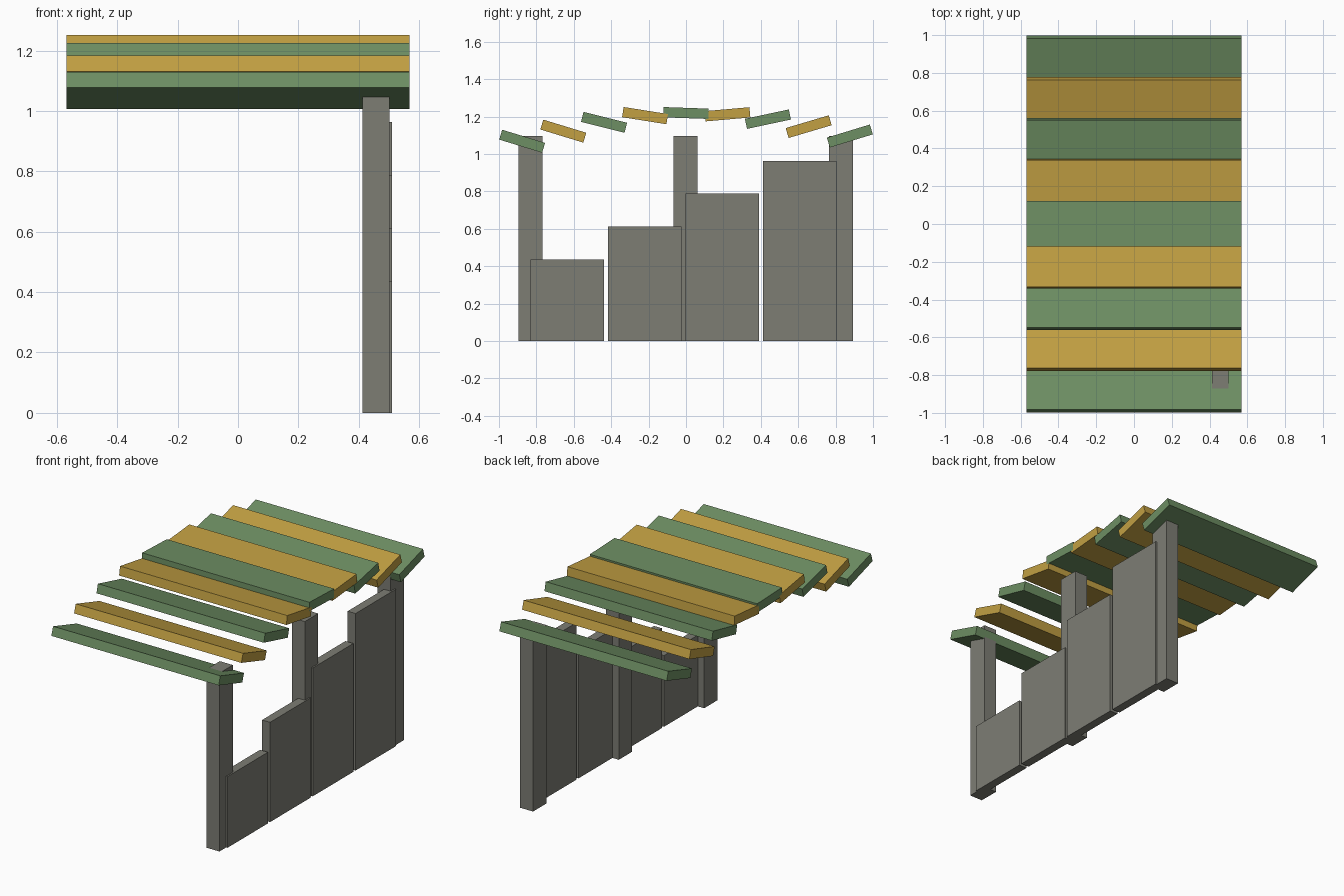
import bpy
from math import radians

cube = bpy.data.objects.get("Cube")
if cube:
    bpy.data.objects.remove(cube, do_unlink=True)


def material(name, rgb):
    m = bpy.data.materials.new(name)
    m.use_nodes = True
    m.diffuse_color = (*rgb, 1)
    m.node_tree.nodes["Principled BSDF"].inputs["Base Color"].default_value = (*rgb, 1)
    return m


green = material("sage green", (0.155, 0.275, 0.125))
gold = material("ochre yellow", (0.54, 0.35, 0.055))
grey = material("warm grey", (0.205, 0.205, 0.175))


def box(name, center, size, mat, tilt=0):
    bpy.ops.mesh.primitive_cube_add(size=1, location=center)
    ob = bpy.context.object
    ob.name = name
    ob.scale = size
    ob.rotation_euler.x = radians(tilt)
    ob.data.materials.append(mat)
    return ob


# Arched canopy of alternating slats: (y, z, tilt)
slats = [(-0.876, 1.068, -17), (-0.656, 1.122, -17), (-0.438, 1.169, -14),
         (-0.219, 1.205, -9), (0.0, 1.219, -2), (0.222, 1.212, 5),
         (0.438, 1.186, 12), (0.656, 1.146, 16.5), (0.876, 1.096, 17)]
for i, (y, z, tilt) in enumerate(slats):
    box(f"roof_slat_{i + 1}", (0, y, z), (1.136, 0.24, 0.055),
        gold if i % 2 else green, tilt)

# Three square-cut posts along one side
POST_TOP = 1.095
for name, y in (("front", -0.831), ("middle", -0.003), ("back", 0.829)):
    box(f"{name}_post", (0.457, y, POST_TOP / 2), (0.088, 0.13, POST_TOP), grey)

# Stepped wall panels rising toward the back
for i in range(4):
    height = 0.437 + 0.1755 * i
    box(f"wall_panel_{i + 1}", (0.483, -0.635 + 0.4145 * i, height / 2),
        (0.054, 0.394, height), grey)
